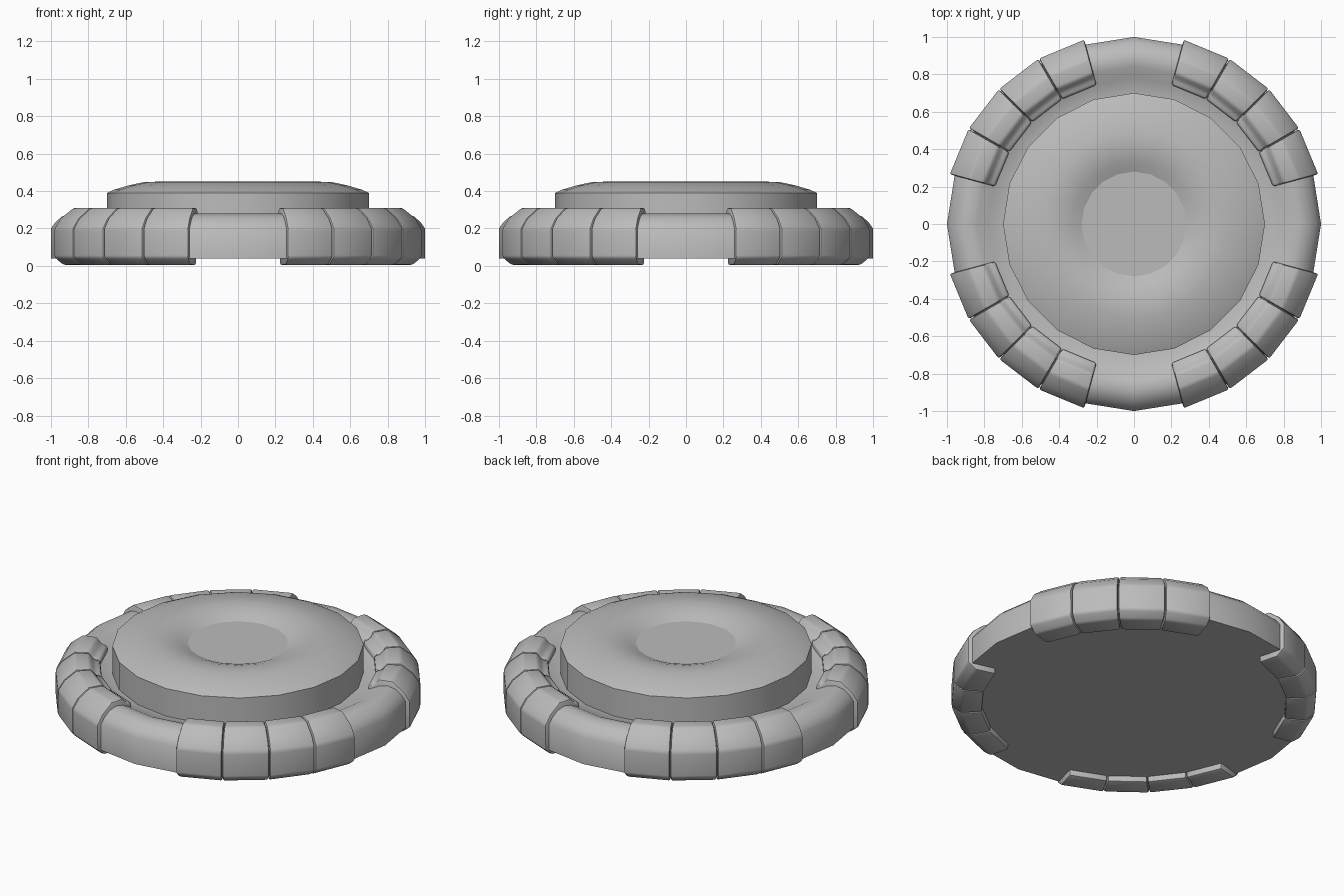
import bpy, bmesh
from math import sin, cos, radians, tau

cube = bpy.data.objects.get("Cube")
if cube:
    bpy.data.objects.remove(cube, do_unlink=True)

SIDES = 20
GREY = (0.5, 0.5, 0.5, 1)
grey = bpy.data.materials.new("plain grey")
grey.use_nodes = True
grey.diffuse_color = GREY
grey.node_tree.nodes["Principled BSDF"].inputs["Base Color"].default_value = GREY


def ring(bm, profile, angle):
    """Place an (r, z) profile at one angle around the z axis."""
    return [bm.verts.new((r * cos(angle), r * sin(angle), z)) for r, z in profile]


def finish(bm, name, smooth_angle, bevel=0):
    bmesh.ops.recalc_face_normals(bm, faces=bm.faces)
    mesh = bpy.data.meshes.new(name)
    bm.to_mesh(mesh)
    bm.free()
    mesh.materials.append(grey)
    obj = bpy.data.objects.new(name, mesh)
    bpy.context.collection.objects.link(obj)
    bpy.ops.object.select_all(action='DESELECT')
    bpy.context.view_layer.objects.active = obj
    obj.select_set(True)
    if bevel:
        mod = obj.modifiers.new("soft edges", 'BEVEL')
        mod.width = bevel
        mod.segments = 2
        mod.limit_method = 'ANGLE'
        mod.angle_limit = radians(25)
        bpy.ops.object.modifier_apply(modifier=mod.name)
    bpy.ops.object.shade_smooth_by_angle(angle=radians(smooth_angle))
    return obj


def lathe(name, profile, smooth_angle):
    """Spin a profile, closing its first and last rings with flat caps."""
    bm = bmesh.new()
    rings = [ring(bm, profile, tau * i / SIDES) for i in range(SIDES)]
    for a, b in zip(rings, rings[1:] + rings[:1]):
        for k in range(len(profile) - 1):
            bm.faces.new((a[k], b[k], b[k + 1], a[k + 1]))
    for k in (0, -1):
        bm.faces.new([r[k] for r in rings])
    return finish(bm, name, smooth_angle)


# Rounded base ring with a flat underside
lathe("base", [(1, .04), (1, .2), (.975, .235), (.94, .265), (.89, .28),
               (.84, .27), (.78, .24), (.7, .22)], 40)

# Raised centre disc with a shallow dished top
disc = lathe("centre_disc", [(.7, .2), (.7, .39), (.66, .408), (.58, .432), (.5, .448),
                      (.44, .45), (.38, .442), (.33, .426), (.28, .405)], 30)
# Keep the flat dish floor crisp
floor = max((p for p in disc.data.polygons if len(p.vertices) == SIDES),
            key=lambda p: p.center.z)
floor.use_smooth = False
for edge in disc.data.edges:
    if all(v in floor.vertices for v in edge.vertices):
        edge.use_edge_sharp = True

# Four clamps, each made of four bevelled plates wrapping the ring
CLAMP = [(.85, .005), (.97, .005), (1.02, .045), (1.02, .2), (.985, .255), (.915, .31),
         (.835, .31), (.805, .275), (.77, .265), (.77, .2), (.85, .2)]
STEP = 15
for side, start in zip(("back_left", "back_right", "front_right", "front_left"),
                       range(15, 375, 90)):
    for n in range(4):
        a = start + n * STEP
        bm = bmesh.new()
        first = ring(bm, CLAMP, radians(a + .1))
        last = ring(bm, CLAMP, radians(a + STEP - .1))
        bm.faces.new(first)
        bm.faces.new(last)
        for k in range(len(CLAMP)):
            j = (k + 1) % len(CLAMP)
            bm.faces.new((first[k], first[j], last[j], last[k]))
        finish(bm, f"{side}_clamp_plate_{n + 1}", 40, .012)
